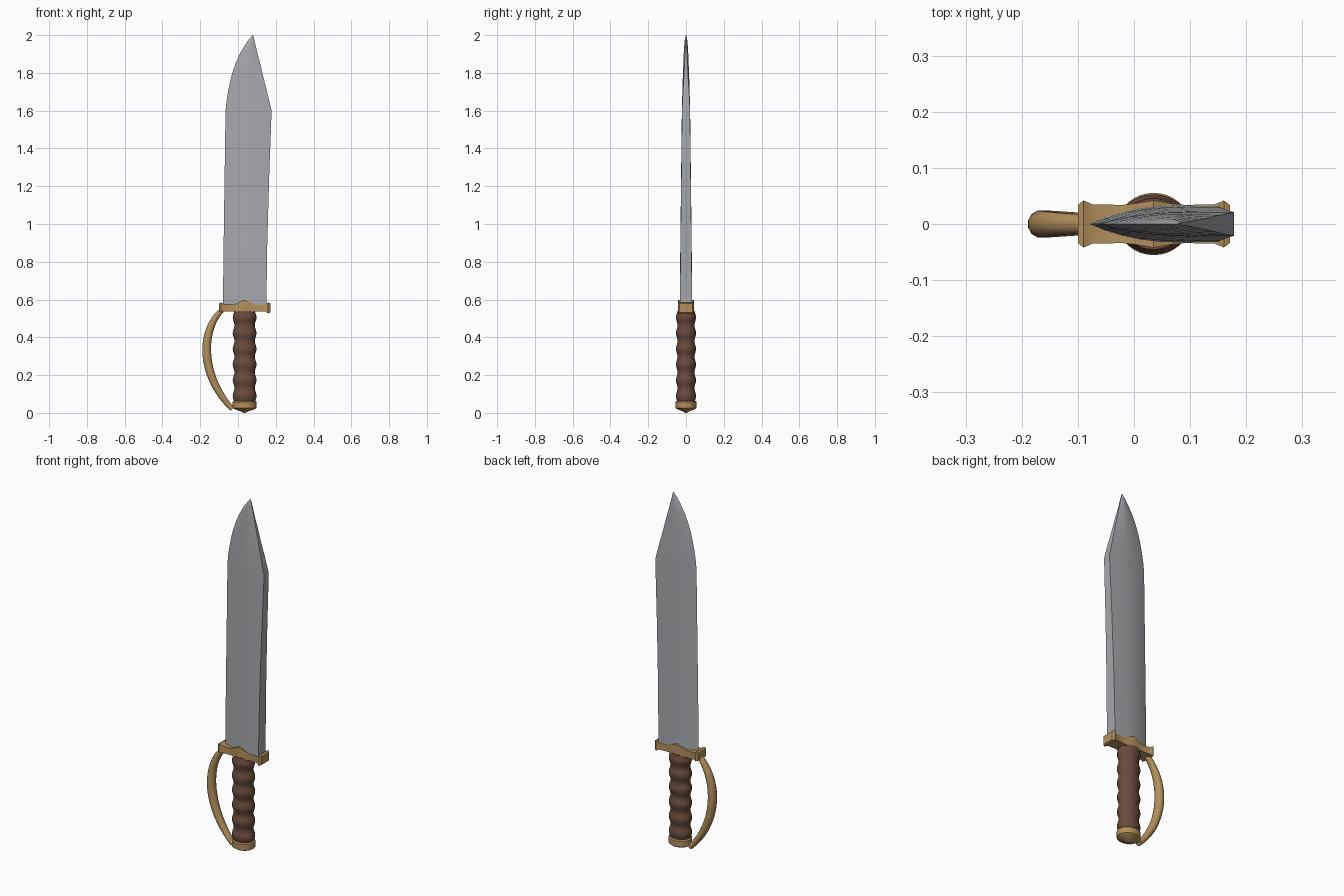
import bpy, bmesh, math
from mathutils import Vector

if "Cube" in bpy.data.objects:
    bpy.data.objects.remove(bpy.data.objects["Cube"])

CX = 0.035  # grip axis


def material(name, rgb):
    m = bpy.data.materials.new(name)
    m.diffuse_color = (*rgb, 1)
    m.use_nodes = True
    m.node_tree.nodes["Principled BSDF"].inputs["Base Color"].default_value = m.diffuse_color
    return m


brass = material("brass", (0.45, 0.28, 0.11))
leather = material("leather", (0.14, 0.07, 0.045))
steel = material("steel", (0.38, 0.39, 0.41))


def loft(name, rings, mat, angle=30):
    """Skin a list of equal-length closed rings and cap both ends."""
    bm = bmesh.new()
    rows = [[bm.verts.new(p) for p in r] for r in rings]
    n = len(rows[0])
    for a, b in zip(rows, rows[1:]):
        for i in range(n):
            j = (i + 1) % n
            bm.faces.new((a[i], a[j], b[j], b[i]))
    bm.faces.new(rows[0][::-1])
    bm.faces.new(rows[-1])
    bmesh.ops.recalc_face_normals(bm, faces=bm.faces)
    me = bpy.data.meshes.new(name)
    bm.to_mesh(me)
    bm.free()
    ob = bpy.data.objects.new(name, me)
    bpy.context.collection.objects.link(ob)
    me.materials.append(mat)
    bpy.ops.object.select_all(action='DESELECT')
    ob.select_set(True)
    bpy.context.view_layer.objects.active = ob
    bpy.ops.object.shade_smooth_by_angle(angle=math.radians(angle))
    return ob


def ellipse(z, rx, ry, n=32):
    return [(CX + rx * math.cos(2 * math.pi * i / n),
             ry * math.sin(2 * math.pi * i / n), z) for i in range(n)]


# blade: curved edge on the left, flat spine on the right, clipped tip
# (z, edge x, spine x, body half thickness, spine half thickness)
stations = [
    (0.56, -0.080, 0.150, 0.033, 0.032), (0.90, -0.076, 0.155, 0.030, 0.029),
    (1.25, -0.071, 0.165, 0.026, 0.025), (1.60, -0.066, 0.178, 0.022, 0.021),
    (1.65, -0.061, 0.166, 0.021, 0.019), (1.70, -0.053, 0.154, 0.019, 0.016),
    (1.75, -0.043, 0.141, 0.018, 0.013), (1.80, -0.030, 0.129, 0.016, 0.010),
    (1.85, -0.013, 0.117, 0.014, 0.008), (1.90, 0.009, 0.104, 0.012, 0.005),
    (1.95, 0.038, 0.092, 0.009, 0.003), (1.98, 0.060, 0.085, 0.006, 0.002),
    (2.00, 0.078, 0.080, 0.001, 0.0005)]
section = [(0.12, 0.34), (0.25, 0.62), (0.4, 0.85), (0.55, 0.97), (0.68, 1.0)]
rings = []
for z, xe, xs, t, ts in stations:
    side = [(xe + (xs - xe) * u, t * v) for u, v in section] + [(xs, ts)]
    rings.append([(xe, 0, z)] + [(x, -y, z) for x, y in side]
                 + [(x, y, z) for x, y in reversed(side)])
loft("blade", rings, steel)

# cross guard: flared ends and a raised middle
guard = [(-0.100, 0.034, 0.537, 0.580), (-0.090, 0.042, 0.534, 0.585),
         (-0.074, 0.035, 0.536, 0.577), (-0.020, 0.034, 0.536, 0.574),
         (0.005, 0.037, 0.533, 0.586), (0.035, 0.042, 0.530, 0.598),
         (0.065, 0.037, 0.533, 0.586), (0.090, 0.034, 0.536, 0.574),
         (0.144, 0.035, 0.536, 0.574), (0.160, 0.042, 0.527, 0.585),
         (0.171, 0.034, 0.532, 0.580)]
loft("cross_guard", [[(x, -h, a), (x, h, a), (x, h, b), (x, -h, b)]
                     for x, h, a, b in guard], brass)

# grip: stacked swells
rings = []
for i in range(61):
    z = 0.055 + 0.485 * i / 60
    wave = 0.5 + 0.5 * math.cos(2 * math.pi * (z - 0.09) / 0.083)
    rings.append(ellipse(z, 0.054 + 0.009 * wave, 0.045 + 0.008 * wave))
loft("grip", rings, leather, 60)

# pommel cap with shallow button below
pommel = [(0.0, 0.004), (0.009, 0.022), (0.018, 0.050), (0.026, 0.063),
          (0.058, 0.063), (0.064, 0.057)]
loft("pommel", [ellipse(z, r, r * 0.88) for z, r in pommel], brass)

# knuckle bow: swept rounded section from guard to pommel
ctrl = [Vector(p) for p in ((-0.085, 0.545), (-0.205, 0.43),
                            (-0.195, 0.19), (-0.030, 0.020))]
rings = []
for i in range(25):
    t = i / 24
    s = 1 - t
    p = (ctrl[0] * s**3 + ctrl[1] * 3 * s * s * t
         + ctrl[2] * 3 * s * t * t + ctrl[3] * t**3)
    d = ((ctrl[1] - ctrl[0]) * s * s + (ctrl[2] - ctrl[1]) * 2 * s * t
         + (ctrl[3] - ctrl[2]) * t * t).normalized()
    k = math.sin(math.pi * t)
    rn, ry = 0.014 + 0.010 * k, 0.017 + 0.008 * k
    rings.append([(p.x + d.y * rn * math.cos(a), ry * math.sin(a),
                   p.y - d.x * rn * math.cos(a))
                  for a in (math.pi * (j + 0.5) / 6 for j in range(12))])
loft("knuckle_bow", rings, brass, 40)
